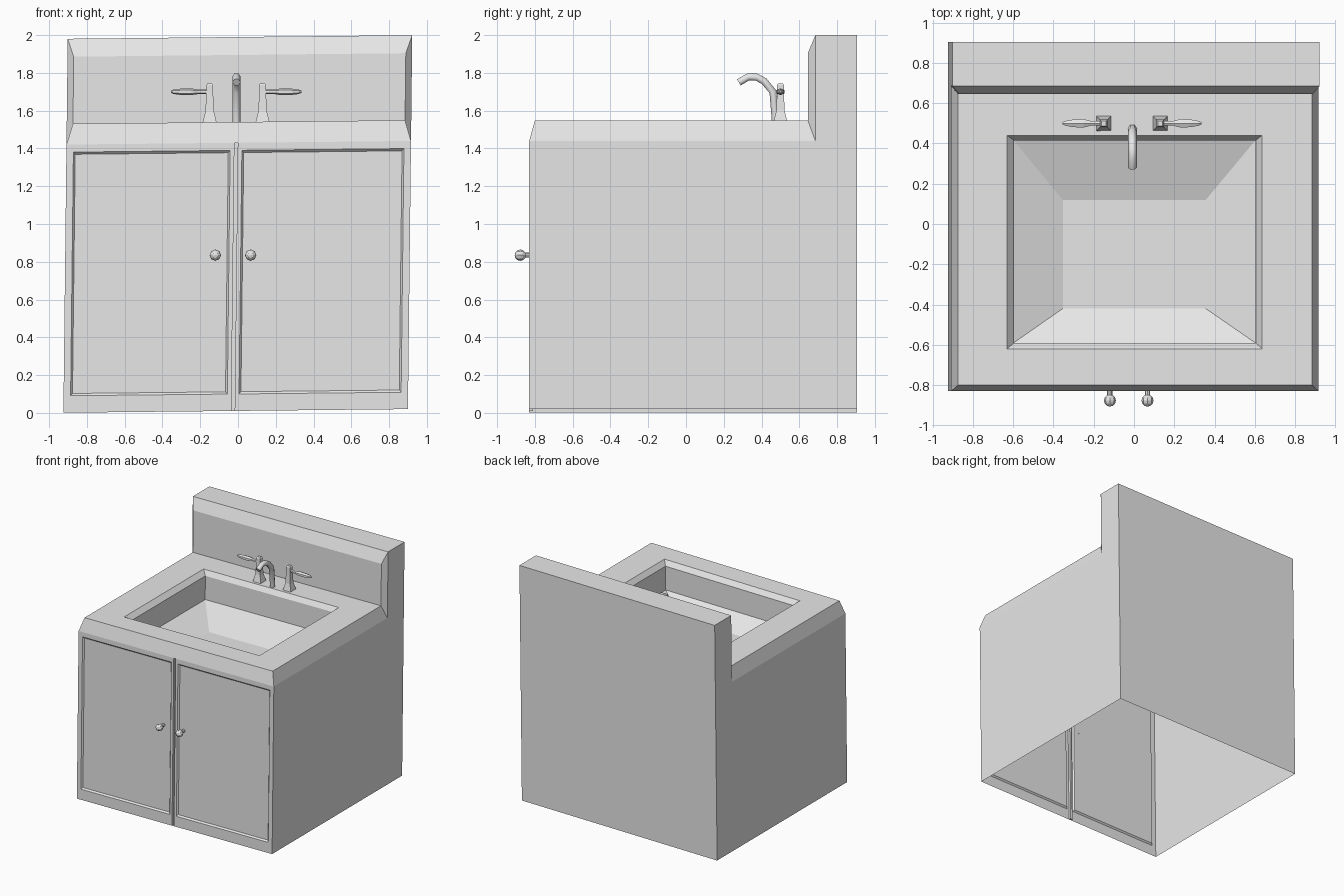
import bpy, bmesh, math
from mathutils import Matrix, Vector

if "Cube" in bpy.data.objects:
    bpy.data.objects.remove(bpy.data.objects["Cube"])

grey = bpy.data.materials.new("light_grey")
grey.use_nodes = True
grey.diffuse_color = (0.8, 0.8, 0.8, 1)
grey.node_tree.nodes["Principled BSDF"].inputs["Base Color"].default_value = (0.8, 0.8, 0.8, 1)


def finish(name, bm, recalc=True):
    if recalc:
        bmesh.ops.recalc_face_normals(bm, faces=bm.faces)
    me = bpy.data.meshes.new(name)
    bm.to_mesh(me)
    bm.free()
    me.materials.append(grey)
    ob = bpy.data.objects.new(name, me)
    bpy.context.collection.objects.link(ob)
    return ob


def face(bm, pts):
    return bm.faces.new([bm.verts.new(p) for p in pts])


def ring(bm, outer, inner):
    """Band of quads between two loops of equal length."""
    n = len(outer)
    for i in range(n):
        j = (i + 1) % n
        face(bm, [outer[i], outer[j], inner[j], inner[i]])


def flat_rect(x0, x1, y0, y1, z):
    return [(x0, y0, z), (x1, y0, z), (x1, y1, z), (x0, y1, z)]


def front_rect(x0, x1, z0, z1, y):
    return [(x0, y, z0), (x1, y, z0), (x1, y, z1), (x0, y, z1)]


# Cabinet shell: stepped side profile with chamfered front edges, open below
W, INSET = 0.912, 0.033
FRONT, BACK, BASE, LEDGE, TOP = -0.83, 0.905, 0.0105, 1.43, 1.99
COUNTER = 1.54
outer = [(FRONT, LEDGE), (0.685, LEDGE), (0.685, TOP)]
inner = [(-0.80, COUNTER), (0.645, COUNTER), (0.645, 1.895)]
rear = [(BACK, TOP), (BACK, BASE)]

bm = bmesh.new()
for s in (-1, 1):
    def out(p, s=s):
        return (s * W, *p)

    def inn(p, s=s):
        return (s * (W - INSET), *p)
    # side wall, lower box and upstand
    face(bm, [out(p) for p in [(FRONT, BASE), outer[0], outer[1], (BACK, LEDGE), rear[1]]])
    face(bm, [out(p) for p in [outer[1], outer[2], rear[0], (BACK, LEDGE)]])
    # side chamfers
    for i in range(2):
        face(bm, [out(outer[i]), out(outer[i + 1]), inn(inner[i + 1]), inn(inner[i])])


def strip(p, wp, q, wq):
    face(bm, [(-wp, *p), (wp, *p), (wq, *q), (-wq, *q)])


N = W - INSET
strip(outer[0], W, inner[0], N)   # counter front chamfer
strip(inner[1], N, inner[2], N)   # backsplash face
strip(inner[2], N, outer[2], W)   # backsplash top chamfer
strip(outer[2], W, rear[0], W)    # backsplash top
strip(rear[0], W, rear[1], W)     # back wall

# Counter top with the sunken basin
loops = [
    flat_rect(-N, N, inner[0][0], inner[1][0], COUNTER),
    flat_rect(-0.635, 0.63, -0.62, 0.44, COUNTER),
    flat_rect(-0.60, 0.60, -0.59, 0.415, 1.50),
    flat_rect(-0.60, 0.60, -0.59, 0.415, 1.30),
    flat_rect(-0.355, 0.355, -0.42, 0.12, 1.20),
]
for a, b in zip(loops, loops[1:]):
    ring(bm, a, b)
face(bm, loops[-1])

# Doors: two recessed panels either side of a narrow seam
SEAM, GAP, DEPTH = -0.014, 0.009, 0.012
for x0, x1, p0, p1 in [(-W, SEAM - GAP, -0.875, -0.045),
                       (SEAM + GAP, W, 0.017, 0.875)]:
    door = front_rect(x0, x1, BASE, LEDGE, FRONT)
    edge = front_rect(p0, p1, 0.10, 1.39, FRONT)
    panel = front_rect(p0 + 0.01, p1 - 0.01, 0.112, 1.378, FRONT + DEPTH)
    ring(bm, door, edge)
    ring(bm, edge, panel)
    face(bm, panel)
gap_front = front_rect(SEAM - GAP, SEAM + GAP, BASE, LEDGE, FRONT)
gap_back = front_rect(SEAM - GAP, SEAM + GAP, BASE, LEDGE, FRONT + 0.02)
ring(bm, gap_front, gap_back)
face(bm, gap_back)

bmesh.ops.remove_doubles(bm, verts=bm.verts, dist=0.0005)
# The whole cabinet leans very slightly
for v in bm.verts:
    x, y, z = v.co
    v.co = (x + 0.0115 * z - 0.0125, y, z + 0.0105 * x)
finish("cabinet", bm)


def loft(name, sections, sides, frame, turn=0.0):
    """Capped tube; each section is (distance, half_u, half_v) along frame's z."""
    bm = bmesh.new()
    rings = []
    for d, u, v in sections:
        angles = [turn + 2 * math.pi * k / sides for k in range(sides)]
        rings.append([bm.verts.new(frame @ Vector((u * math.cos(a), v * math.sin(a), d)))
                      for a in angles])
    for a, b in zip(rings, rings[1:]):
        for k in range(sides):
            j = (k + 1) % sides
            bm.faces.new([a[k], a[j], b[j], b[k]])
    bm.faces.new(rings[0])
    bm.faces.new(rings[-1])
    return finish(name, bm)


# Tap handles: flared square post with a lever pointing outward
R2 = math.sqrt(2)
for side, s, x in (("right", -1, -0.15), ("left", 1, 0.13)):
    post = [(1.525, 0.04), (1.60, 0.022), (1.70, 0.018), (1.735, 0.018), (1.745, 0.012)]
    loft(side + "_handle_post", [(z, h * R2, h * R2) for z, h in post], 4,
         Matrix.Translation((x, 0.50, 0)), math.pi / 4)
    lever = [(0.0, 0.012, 0.012), (0.06, 0.012, 0.012), (0.10, 0.018, 0.024),
             (0.15, 0.017, 0.022), (0.19, 0.012, 0.014), (0.205, 0.006, 0.006)]
    aim = Matrix.Translation((x, 0.50, 1.70)) @ Matrix.Rotation(s * math.pi / 2, 4, "Y")
    loft(side + "_handle_lever", lever, 6, aim)

# Spout: bent tube
path = [(0.475, 1.525), (0.46, 1.70), (0.415, 1.755), (0.375, 1.777), (0.33, 1.779), (0.28, 1.75)]
curve = bpy.data.curves.new("spout", "CURVE")
curve.dimensions = "3D"
curve.bevel_depth = 0.022
curve.bevel_resolution = 1
curve.use_fill_caps = True
curve.materials.append(grey)
spline = curve.splines.new("POLY")
spline.points.add(len(path) - 1)
for pt, (y, z) in zip(spline.points, path):
    pt.co = (-0.008, y, z, 1)
spout = bpy.data.objects.new("spout", curve)
bpy.context.collection.objects.link(spout)

# Door knobs: faceted ball on a short stem
for side, x in (("right", -0.12), ("left", 0.067)):
    bm = bmesh.new()
    face_forward = Matrix.Translation((x, -0.877, 0.835)) @ Matrix.Rotation(math.pi / 2, 4, "X")
    bmesh.ops.create_uvsphere(bm, u_segments=8, v_segments=6, radius=0.03, matrix=face_forward)
    stem = Matrix.Translation((x, -0.84, 0.835)) @ Matrix.Rotation(math.pi / 2, 4, "X")
    bmesh.ops.create_cone(bm, cap_ends=True, segments=8, radius1=0.013, radius2=0.013,
                          depth=0.05, matrix=stem)
    finish(side + "_knob", bm, recalc=False)
